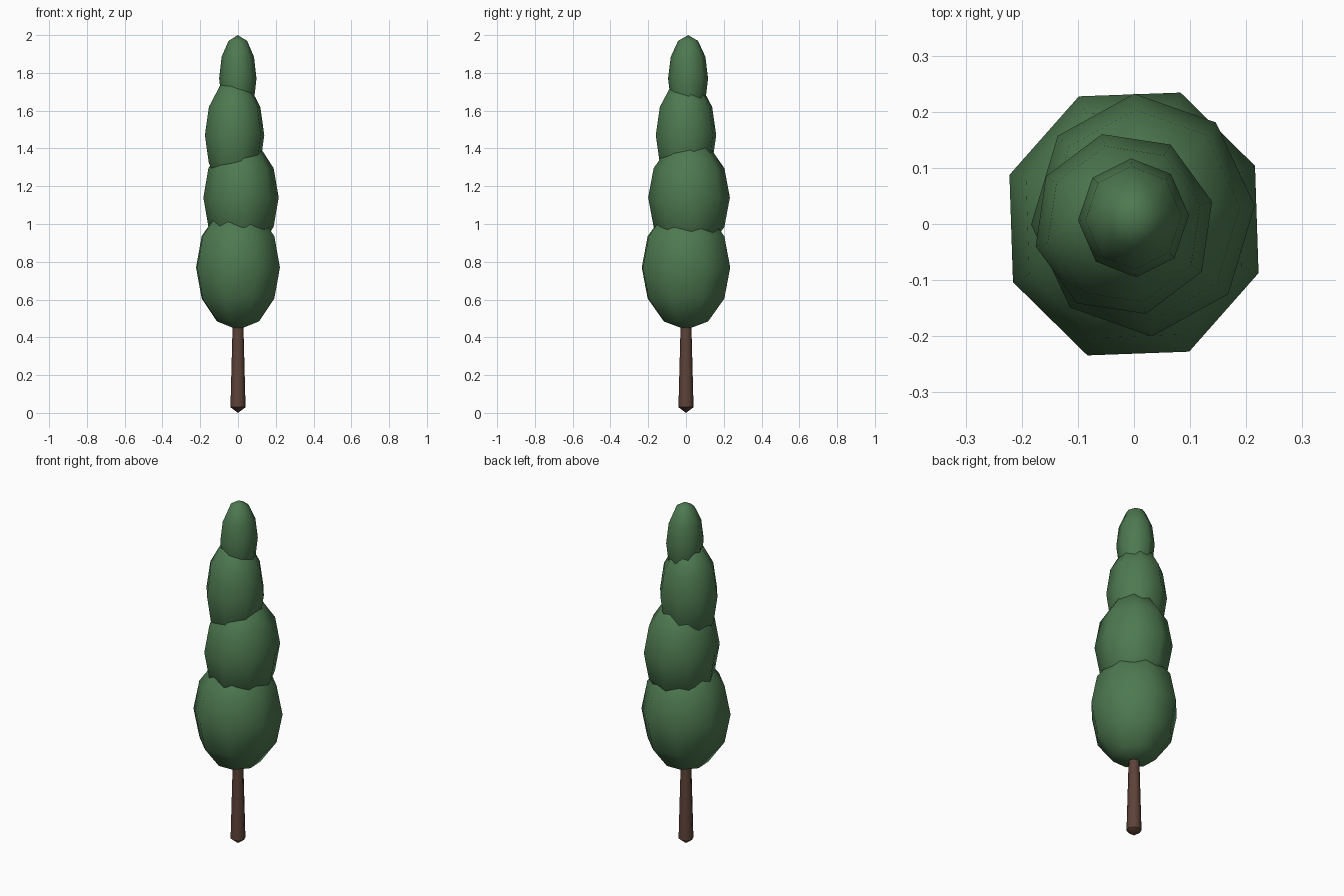
import bpy
from math import radians

cube = bpy.data.objects.get("Cube")
if cube:
    bpy.data.objects.remove(cube, do_unlink=True)


def make_material(name, rgb):
    mat = bpy.data.materials.new(name)
    mat.use_nodes = True
    color = (*rgb, 1.0)
    mat.diffuse_color = color
    mat.node_tree.nodes["Principled BSDF"].inputs["Base Color"].default_value = color
    return mat


leaf_green = make_material("leaf green", (0.075, 0.19, 0.08))
bark_brown = make_material("bark brown", (0.11, 0.055, 0.04))


def finish(name, mat):
    obj = bpy.context.object
    obj.name = obj.data.name = name
    obj.data.materials.append(mat)
    bpy.ops.object.transform_apply(location=False, rotation=True, scale=True)
    bpy.ops.object.shade_smooth()
    return obj


def foliage(name, center, size, turn):
    """Eight-sided stretched ball of leaves."""
    bpy.ops.mesh.primitive_uv_sphere_add(segments=8, ring_count=6, radius=1, location=center)
    obj = bpy.context.object
    # Turn first, then stretch along the world axes
    obj.rotation_euler.z = radians(turn)
    bpy.ops.object.transform_apply(location=False, rotation=True, scale=False)
    obj.scale = size
    return finish(name, leaf_green)


# Foliage, from the lowest ball to the tip
foliage("foliage_bottom", (0, 0, 0.77), (0.237, 0.25, 0.33), 24.5)
foliage("foliage_lower_middle", (0.016, 0.016, 1.14), (0.2, 0.217, 0.31), 4.5)
foliage("foliage_upper_middle", (-0.018, 0, 1.47), (0.162, 0.165, 0.3), 14)
foliage("foliage_top", (-0.001, 0.011, 1.77), (0.099, 0.106, 0.23), 2.5)

# Tapered trunk, running up into the foliage
bpy.ops.mesh.primitive_cone_add(vertices=8, radius1=0.04, radius2=0.025, depth=0.57,
                                end_fill_type='NOTHING', location=(0, 0, 0.315))
finish("trunk", bark_brown)

# Pointed foot of the trunk
bpy.ops.mesh.primitive_cone_add(vertices=8, radius1=0, radius2=0.04, depth=0.03,
                                end_fill_type='NOTHING', location=(0, 0, 0.015))
finish("trunk_foot", bark_brown)
